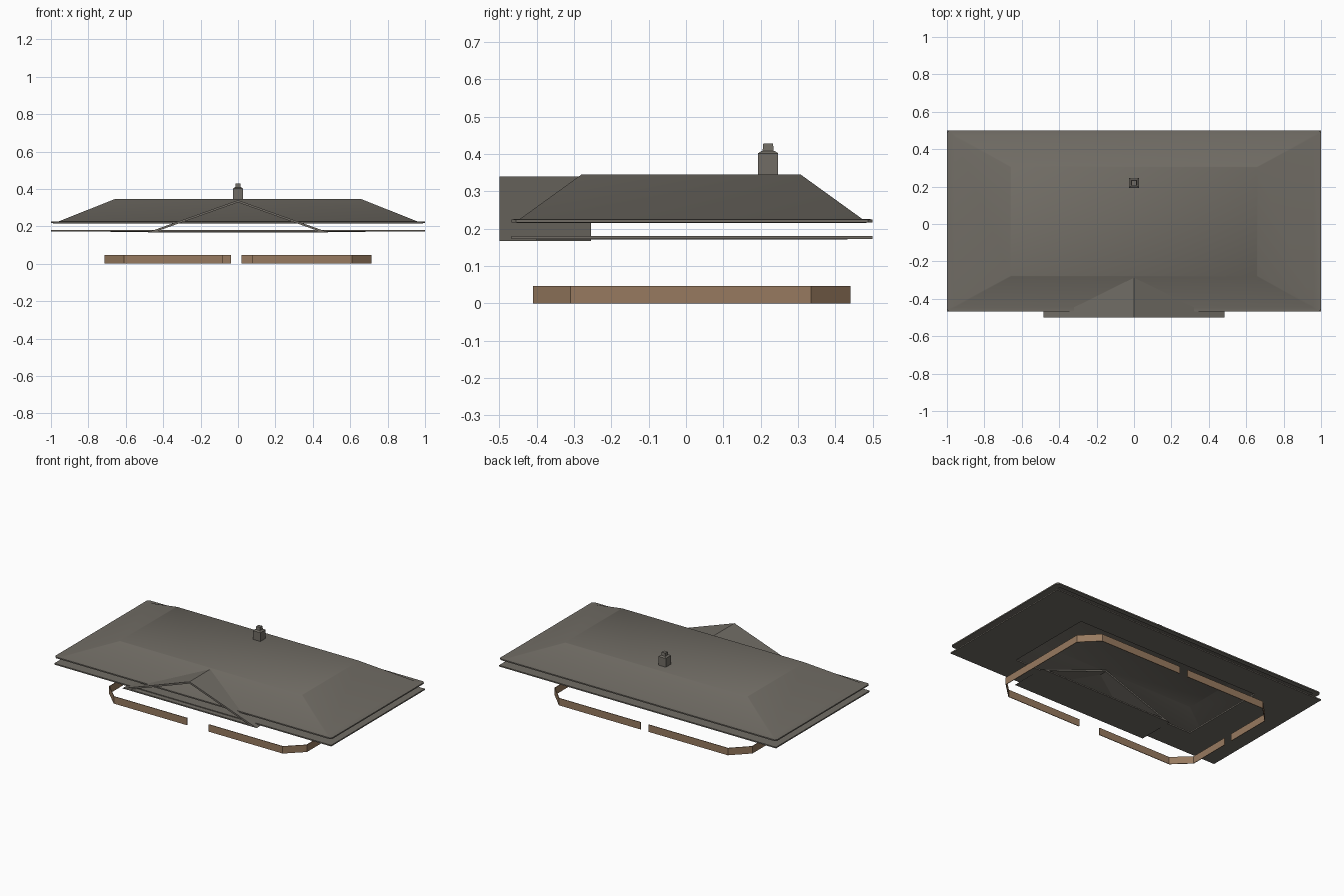
import bpy, bmesh, math

if "Cube" in bpy.data.objects:
    bpy.data.objects.remove(bpy.data.objects["Cube"])


def material(name, rgb):
    m = bpy.data.materials.new(name)
    m.diffuse_color = (*rgb, 1)
    m.use_nodes = True
    m.node_tree.nodes["Principled BSDF"].inputs["Base Color"].default_value = m.diffuse_color
    return m


ROOF = material("roof_grey", (0.165, 0.152, 0.13))
WALL = material("wall_tan", (0.31, 0.195, 0.115))


def loft(name, rings, mat, cap=False, cap_start=False, closed=False, smooth=False):
    """Join equal-sized rings of points into a skin."""
    bm = bmesh.new()
    loops = [[bm.verts.new(p) for p in ring] for ring in rings]
    pairs = list(zip(loops, loops[1:]))
    if closed:
        pairs.append((loops[-1], loops[0]))
    for a, b in pairs:
        n = len(a)
        for i in range(n):
            j = (i + 1) % n
            bm.faces.new((a[i], a[j], b[j], b[i]))
    if cap:
        bm.faces.new(loops[-1])
    if cap_start:
        bm.faces.new(loops[0][::-1])
    bmesh.ops.recalc_face_normals(bm, faces=bm.faces)
    me = bpy.data.meshes.new(name)
    bm.to_mesh(me)
    bm.free()
    me.materials.append(mat)
    ob = bpy.data.objects.new(name, me)
    bpy.context.collection.objects.link(ob)
    if smooth:
        bpy.ops.object.select_all(action='DESELECT')
        ob.select_set(True)
        bpy.context.view_layer.objects.active = ob
        bpy.ops.object.shade_smooth_by_angle(angle=math.radians(42))
    return ob


def rect(hx, y0, y1, z, c=0.0):
    """Rectangle ring; c cuts the corners."""
    if not c:
        return [(-hx, y0, z), (hx, y0, z), (hx, y1, z), (-hx, y1, z)]
    return [(-hx + c, y0, z), (hx - c, y0, z), (hx, y0 + c, z), (hx, y1 - c, z),
            (hx - c, y1, z), (-hx + c, y1, z), (-hx, y1 - c, z), (-hx, y0 + c, z)]


# hollow hipped roof with flat top and eave rim
loft("main_roof", [rect(0.96, -0.445, 0.472, 0.215, 0.006),
                   rect(1.0, -0.467, 0.5, 0.217, 0.012),
                   rect(1.0, -0.467, 0.5, 0.225, 0.012),
                   rect(0.96, -0.445, 0.472, 0.226, 0.006),
                   rect(0.66, -0.28, 0.307, 0.345, 0.004)], ROOF, cap=True, smooth=True)

# flat soffit board with a rectangular opening
loft("soffit", [rect(1.0, -0.467, 0.5, 0.172),
                rect(1.0, -0.467, 0.5, 0.18),
                rect(0.66, -0.28, 0.307, 0.18),
                rect(0.66, -0.28, 0.307, 0.171)], ROOF, closed=True)


# open triangular gable over the entrance
def triangle(hx, z0, z1, y):
    return [(-hx, y, z0), (hx, y, z0), (0, y, z1)]


outer, inner = (0.485, 0.167, 0.34), (0.43, 0.175, 0.328)
loft("entrance_gable", [triangle(*outer, -0.5), triangle(*outer, -0.255),
                        triangle(*inner, -0.255), triangle(*inner, -0.5)], ROOF, closed=True)


# stepped chimney
def square(h, z):
    return rect(h, 0.22 - h, 0.22 + h, z)


loft("chimney", [square(0.027, 0.335), square(0.027, 0.402), square(0.018, 0.408),
                 square(0.015, 0.408), square(0.013, 0.428)], ROOF, cap=True, cap_start=True)


# low wall strips around an eight-sided plan, with door gaps
def wall(name, path, height=0.047, thick=0.004):
    bm = bmesh.new()
    low = [bm.verts.new((x, y, 0)) for x, y in path]
    top = [bm.verts.new((x, y, height)) for x, y in path]
    for i in range(len(path) - 1):
        bm.faces.new((low[i], low[i + 1], top[i + 1], top[i]))
    me = bpy.data.meshes.new(name)
    bm.to_mesh(me)
    bm.free()
    me.materials.append(WALL)
    ob = bpy.data.objects.new(name, me)
    bpy.context.collection.objects.link(ob)
    mod = ob.modifiers.new("thickness", 'SOLIDIFY')
    mod.thickness = thick
    mod.offset = -1


F, B, S = -0.41, 0.44, 0.715
wall("right_wall", [(0.075, F), (0.61, F), (S, -0.31), (S, 0.335), (0.61, B), (0.02, B)])
wall("back_left_wall", [(-0.037, B), (-0.61, B), (-S, 0.335), (-S, 0.03)])
wall("front_left_wall", [(-S, -0.03), (-S, -0.31), (-0.61, F), (-0.08, F)])
